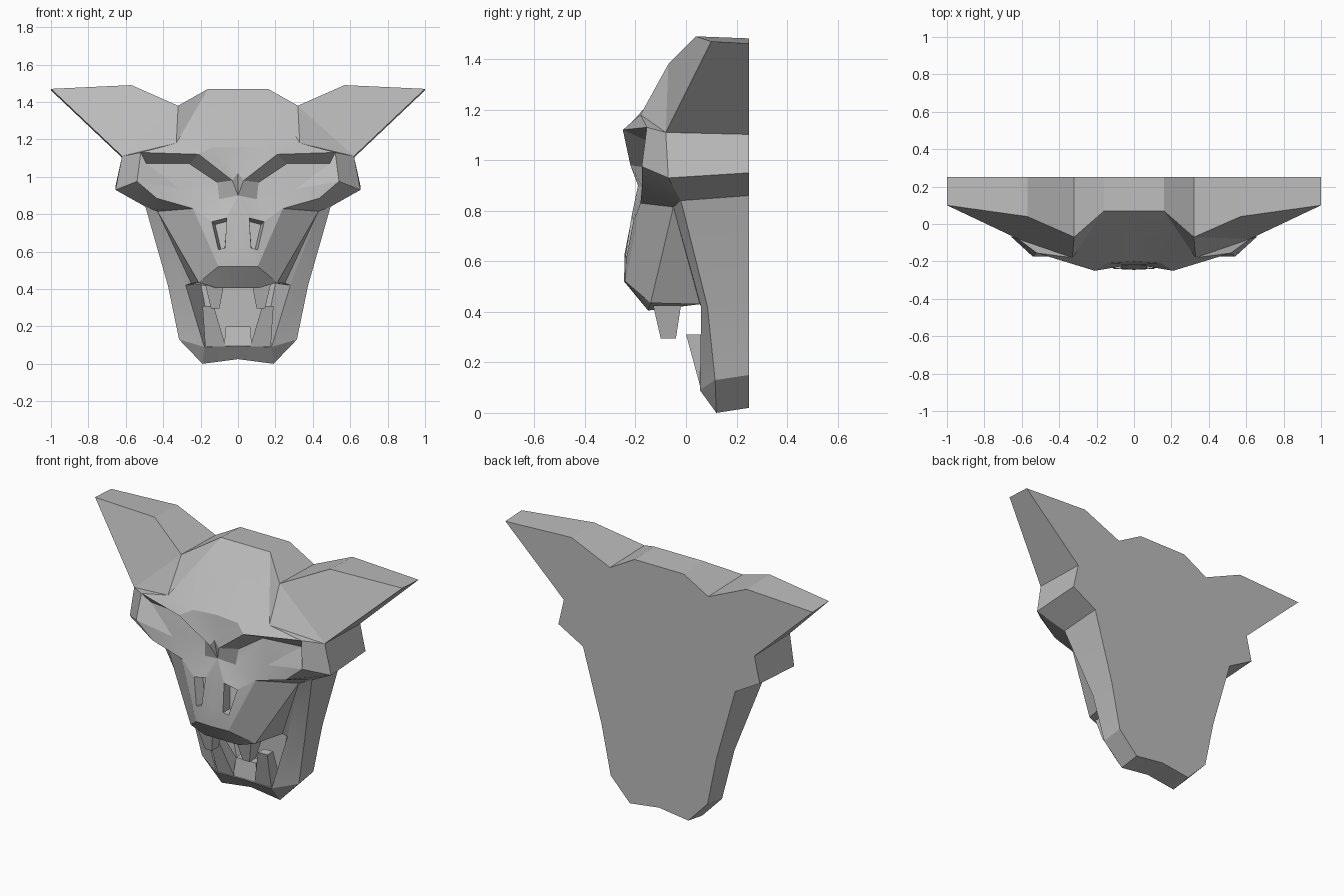
import bpy, bmesh, math
from mathutils import Vector

BACK = 0.25

if "Cube" in bpy.data.objects:
    bpy.data.objects.remove(bpy.data.objects["Cube"], do_unlink=True)

grey = bpy.data.materials.new("plain grey")
grey.use_nodes = True
grey.diffuse_color = (0.5, 0.5, 0.5, 1)
grey.node_tree.nodes["Principled BSDF"].inputs["Base Color"].default_value = grey.diffuse_color

# Landmarks of the model's left half, grouped by part
skull = dict(
    crown_mid=(0, 0.07, 1.47), crown=(0.16, 0.07, 1.47), notch=(0.32, -0.07, 1.38),
    ear_top=(0.57, 0.04, 1.49), ear_tip=(1, 0.1, 1.47), temple=(0.62, -0.08, 1.11),
    ridge=(0.33, -0.18, 1.18), frown_mid=(0, -0.2, 1.16), frown=(0.145, -0.21, 1.155))
eyes = dict(
    bridge=(0, -0.22, 1.02), brow_outer=(0.52, -0.155, 1.13), brow_inner=(0.21, -0.25, 1.12),
    brow_nose=(0.03, -0.22, 0.98), under_outer=(0.49, -0.11, 1.07),
    under_inner=(0.26, -0.14, 1.07), under_nose=(0.11, -0.15, 0.97),
    lid_in=(0.1, -0.165, 0.88), lid=(0.31, -0.165, 0.935), bridge_low=(0, -0.19, 0.9),
    cheek_corner=(0.54, -0.175, 0.975), cheek_low=(0.435, -0.175, 0.885),
    cheek_out=(0.655, -0.07, 0.93), cheek_under=(0.495, -0.02, 0.84))
muzzle = dict(
    muzzle_top=(0.24, -0.18, 0.83), muzzle_back=(0.43, -0.05, 0.815),
    nostril_in=(0.06, -0.215, 0.78), nostril_out=(0.14, -0.208, 0.76),
    nostril_low=(0.105, -0.237, 0.61), nostril_base=(0.07, -0.24, 0.62),
    nose_ridge=(0, -0.243, 0.63), nose_mid=(0, -0.245, 0.52), nose_tip=(0.105, -0.24, 0.52),
    lip_mid=(0, -0.15, 0.405), lip=(0.11, -0.15, 0.405), lip_out=(0.21, -0.14, 0.435),
    lip_back=(0.25, 0.055, 0.43), palate_mid=(0, 0.055, 0.43))
jaw = dict(
    jaw_hinge=(0.375, 0.085, 0.42), jaw_low=(0.315, 0.115, 0.13), jaw_inner=(0.28, 0.06, 0.42),
    chin=(0.19, 0.12, 0), chin_mid=(0, 0.12, 0.025), gum=(0.18, 0.055, 0.09),
    gum_mid=(0, 0.055, 0.095), throat_low=(0.14, 0.19, 0.12), throat_low_mid=(0, 0.19, 0.12),
    throat_top=(0.2, 0.19, 0.43), throat_mid=(0, 0.19, 0.43))
landmarks = skull | eyes | muzzle | jaw

# Facets of each part, written as loops of landmark names
forehead_and_ears = [
    "crown_mid crown frown frown_mid",
    "crown notch ridge",
    "crown ridge frown",
    "notch ear_top ear_tip temple",
    "notch temple ridge",
    "temple brow_outer ridge",
    "ridge brow_outer brow_inner frown",
    "frown brow_inner brow_nose bridge",
    "frown_mid frown bridge"]
eye_sockets_and_cheeks = [
    "brow_outer under_outer under_inner brow_inner",
    "brow_inner under_inner under_nose brow_nose",
    "bridge brow_nose bridge_low",
    "brow_nose under_nose lid_in bridge_low",
    "under_outer under_inner under_nose lid_in lid",
    "brow_outer cheek_corner lid under_outer",
    "cheek_corner cheek_low lid",
    "cheek_low muzzle_top lid",
    "muzzle_top lid_in lid",
    "temple cheek_out cheek_corner brow_outer",
    "cheek_out cheek_under cheek_low cheek_corner",
    "cheek_under muzzle_back muzzle_top cheek_low"]
nose_and_muzzle = [
    "bridge_low lid_in nostril_out nostril_in",
    "bridge_low nostril_in nostril_base nose_ridge",
    "lid_in muzzle_top nostril_out",
    "muzzle_top nose_tip nostril_low nostril_out",
    "nostril_low nose_tip nose_mid nose_ridge nostril_base",
    "nose_mid nose_tip lip lip_mid",
    "nose_tip lip_out lip",
    "muzzle_top muzzle_back lip_out nose_tip",
    "muzzle_back lip_back lip_out",
    "lip_mid lip lip_out lip_back palate_mid"]
jaw_and_mouth = [
    "cheek_under jaw_hinge jaw_inner muzzle_back",
    "muzzle_back jaw_inner lip_back",
    "jaw_hinge jaw_low gum jaw_inner",
    "jaw_low chin gum",
    "chin chin_mid gum_mid gum",
    "jaw_inner gum throat_low throat_top",
    "lip_back jaw_inner throat_top",
    "lip_back palate_mid throat_mid throat_top",
    "gum gum_mid throat_low_mid throat_low",
    "throat_top throat_low throat_low_mid throat_mid"]
nostril = "nostril_in nostril_out nostril_low nostril_base"
rim = ("crown_mid crown notch ear_top ear_tip temple cheek_out cheek_under "
       "jaw_hinge jaw_low chin chin_mid").split()
front = forehead_and_ears + eye_sockets_and_cheeks + nose_and_muzzle + jaw_and_mouth
facets = [loop.split() for loop in front]


def finish(name, bm):
    bmesh.ops.recalc_face_normals(bm, faces=bm.faces)
    mesh = bpy.data.meshes.new(name)
    bm.to_mesh(mesh)
    bm.free()
    mesh.materials.append(grey)
    obj = bpy.data.objects.new(name, mesh)
    bpy.context.collection.objects.link(obj)
    return obj


# Flat back: the rim pushed straight back to the wall plane
for name in rim:
    x, y, z = landmarks[name]
    landmarks["back_" + name] = (x, BACK, z + (0.02 if z < 1 else -0.008))
for a, b in zip(rim, rim[1:]):
    facets.append([a, b, "back_" + b, "back_" + a])
facets.append(["back_" + name for name in rim])

# Mask: both halves joined along the centre line
bm = bmesh.new()
pockets = []
for side in (1, -1):
    points = {n: bm.verts.new((side * x, y, z)) for n, (x, y, z) in landmarks.items()}
    for loop in facets:
        bm.faces.new([points[n] for n in loop])
    pockets.append(bm.faces.new([points[n] for n in nostril.split()]))
bmesh.ops.remove_doubles(bm, verts=bm.verts, dist=0.0005)
bmesh.ops.recalc_face_normals(bm, faces=bm.faces)
# Nostrils sunk into the nose
bmesh.ops.inset_individual(bm, faces=pockets, thickness=0.012, depth=-0.06)
mask = finish("mask", bm)
bpy.ops.object.select_all(action="DESELECT")
mask.select_set(True)
bpy.context.view_layer.objects.active = mask
bpy.ops.object.shade_smooth_by_angle(angle=math.radians(15))


def tooth(name, base, base_size, tip, tip_size, side=1):
    """Four-sided tapering block from base to tip."""
    bm = bmesh.new()
    rings = []
    for centre, (w, d) in ((base, base_size), (tip, tip_size)):
        middle = Vector((side * centre[0], centre[1], centre[2]))
        rings.append([bm.verts.new(middle + Vector((u * w / 2, v * d / 2, 0)))
                      for u, v in ((-1, -1), (1, -1), (1, 1), (-1, 1))])
    for ring in rings:
        bm.faces.new(ring)
    for i in range(4):
        j = (i + 1) % 4
        bm.faces.new((rings[0][i], rings[0][j], rings[1][j], rings[1][i]))
    return finish(name, bm)


# Teeth
for side, label in ((1, "left"), (-1, "right")):
    tooth(label + "_upper_fang", (0.125, -0.075, 0.425), (0.1, 0.11),
          (0.122, -0.07, 0.295), (0.045, 0.06), side)
    tooth(label + "_lower_fang", (0.12, 0.105, 0.09), (0.11, 0.09),
          (0.16, 0.028, 0.31), (0.06, 0.055), side)
tooth("front_teeth", (0, 0.105, 0.09), (0.15, 0.09), (0, 0.1, 0.2), (0.13, 0.05))
